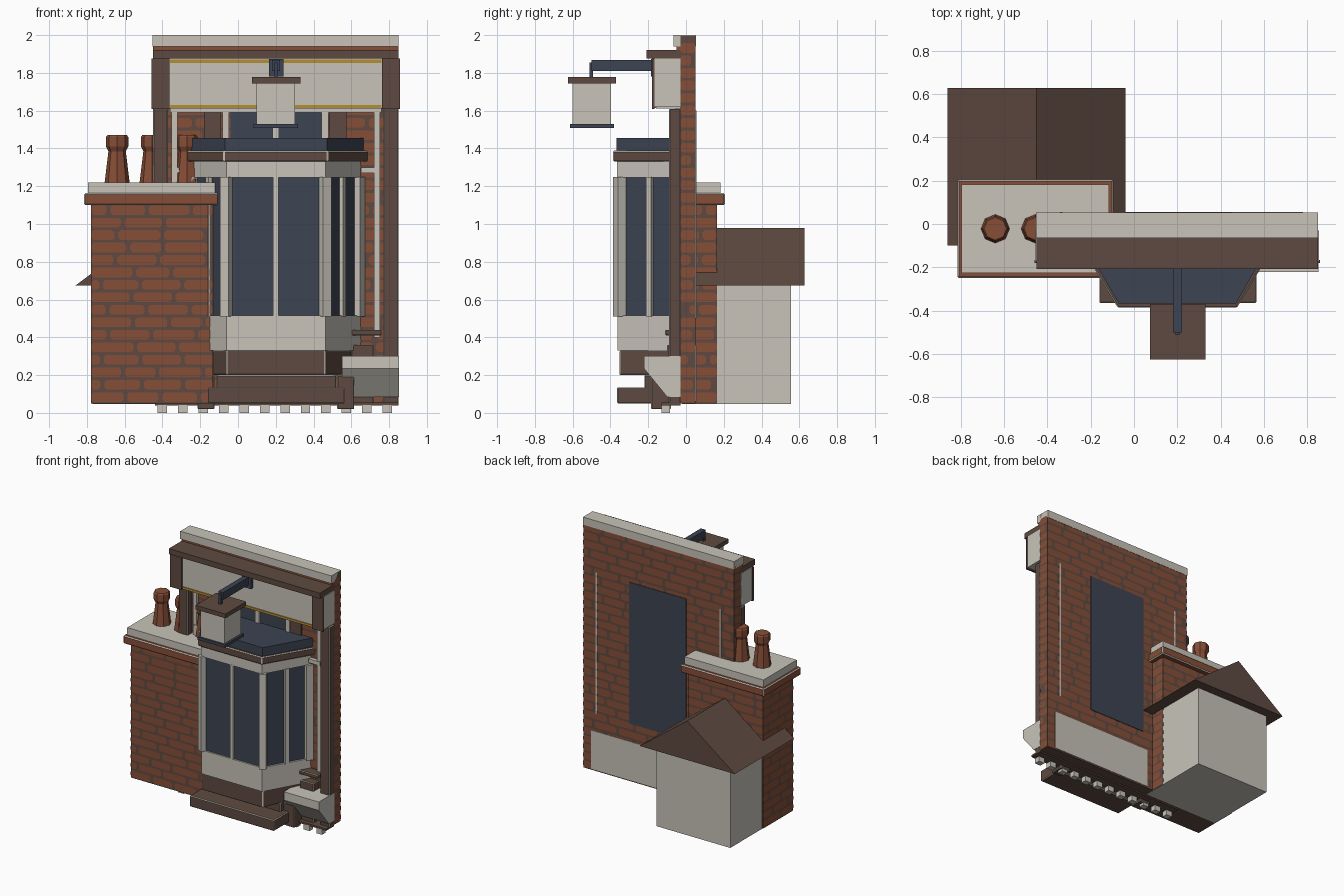
import bpy, bmesh, math, random
from mathutils import Vector

if "Cube" in bpy.data.objects:
    bpy.data.objects.remove(bpy.data.objects["Cube"])

random.seed(4)


def mat(name, r, g, b):
    m = bpy.data.materials.new(name)
    m.diffuse_color = (r, g, b, 1)
    m.use_nodes = True
    m.node_tree.nodes["Principled BSDF"].inputs["Base Color"].default_value = m.diffuse_color
    return m


CREAM = mat("cream_paint", 0.58, 0.55, 0.49)
BRICK = mat("red_brick", 0.24, 0.076, 0.038)
BROWN = mat("dark_brown", 0.112, 0.068, 0.052)
BLUE = mat("slate_blue", 0.046, 0.058, 0.084)
GOLD = mat("gold_trim", 0.45, 0.27, 0.032)


def finish(name, bm, *mats):
    me = bpy.data.meshes.new(name)
    bm.to_mesh(me)
    bm.free()
    ob = bpy.data.objects.new(name, me)
    bpy.context.collection.objects.link(ob)
    for m in mats:
        me.materials.append(m)
    return ob


def prism(name, pts, axis, a, b, m, worn=0):
    """Extrude a 2D outline along an axis; worn adds cream bevelled edges."""
    place = {"x": lambda p, t: (t, p[0], p[1]),
             "y": lambda p, t: (p[0], t, p[1]),
             "z": lambda p, t: (p[0], p[1], t)}[axis]
    bm = bmesh.new()
    lo = [bm.verts.new(place(p, a)) for p in pts]
    hi = [bm.verts.new(place(p, b)) for p in pts]
    bm.faces.new(lo)
    bm.faces.new(hi)
    for i in range(len(pts)):
        j = (i + 1) % len(pts)
        bm.faces.new((lo[i], lo[j], hi[j], hi[i]))
    bmesh.ops.recalc_face_normals(bm, faces=bm.faces)
    ob = finish(name, bm, m, CREAM)
    if worn:
        bev = ob.modifiers.new("worn_edges", "BEVEL")
        bev.width, bev.segments, bev.material = worn, 1, 1
    return ob


def box(name, x0, x1, y0, y1, z0, z1, m, worn=0):
    return prism(name, [(x0, y0), (x1, y0), (x1, y1), (x0, y1)], "z", z0, z1, m, worn)


def bricks(name, x0, x1, y0, y1, z0, z1):
    """Running-bond bricks with clipped corners laid over four walls."""
    bm = bmesh.new()
    off, pitch, h = 0.002, 0.066, 0.051
    walls = [((x0, y0 - off), (1, 0), x1 - x0), ((x1 + off, y0), (0, 1), y1 - y0),
             ((x1, y1 + off), (-1, 0), x1 - x0), ((x0 - off, y1), (0, -1), y1 - y0)]
    for (ox, oy), (dx, dy), width in walls:
        for row in range(int((z1 - z0) / pitch)):
            z = z0 + 0.008 + row * pitch
            u = -0.11 * (row % 2) - random.uniform(0, 0.03)
            while u < width:
                end = u + random.uniform(0.16, 0.24)
                a, b = max(u, 0), min(end, width)
                if b - a > 0.03:
                    c = 0.012
                    shape = [(a + c, 0), (b - c, 0), (b, c), (b, h - c),
                             (b - c, h), (a + c, h), (a, h - c), (a, c)]
                    bm.faces.new([bm.verts.new((ox + dx * s, oy + dy * s, z + t)) for s, t in shape])
                u = end + 0.02
    return finish(name, bm, BRICK)


# Main wall and coping
box("main_wall", -0.45, 0.85, -0.03, 0.05, 0.05, 1.995, BROWN)
bricks("main_wall_bricks", -0.45, 0.85, -0.03, 0.05, 0.05, 1.99)
box("coping", -0.452, 0.85, -0.065, 0.054, 1.94, 2.0, CREAM)
box("brick_course", -0.45, 0.85, -0.05, -0.03, 1.92, 1.94, BRICK)

# Wall window glass, seen on both faces, and cream panel below at the back
box("rear_glass", -0.04, 0.45, 0.05, 0.056, 0.5, 1.6, BLUE)
box("front_glass", -0.04, 0.45, -0.037, -0.03, 0.5, 1.59, BLUE)
box("rear_panel", -0.08, 0.78, 0.05, 0.055, 0.06, 0.36, CREAM)

# Shopfront frame around the bay
for x in (-0.335, 0.735):
    box("architrave", x - 0.016, x + 0.016, -0.055, -0.03, 0.4, 1.59, CREAM)
    box("rear_architrave", x - 0.006, x + 0.006, 0.05, 0.055, 0.5, 1.6, CREAM)
box("architrave_head", -0.36, 0.76, -0.055, -0.03, 1.59, 1.62, CREAM)
for x in (-0.065, 0.2, 0.46):
    box("window_post", x - 0.018, x + 0.018, -0.05, -0.03, 1.3, 1.59, CREAM)
for x in (-0.135, 0.53):
    box("frame_upright", x - 0.045, x + 0.045, -0.045, -0.03, 0.4, 1.59, BROWN)
for x in (-0.29, 0.7):
    box("transom", x - 0.05, x + 0.05, -0.06, -0.03, 1.27, 1.3, CREAM)
box("side_sill", 0.6, 0.76, -0.11, -0.03, 0.41, 0.44, BROWN, 0.004)
box("side_panel", 0.6, 0.72, -0.1, -0.03, 0.05, 0.36, BROWN, 0.004)

# Pilasters with console heads
for x in (-0.41, 0.81):
    box("pilaster", x - 0.04, x + 0.04, -0.09, -0.03, 0.05, 1.61, BROWN, 0.005)
    box("console", x - 0.044, x + 0.044, -0.168, -0.03, 1.62, 1.875, CREAM)
    box("console_face", x - 0.048, x + 0.048, -0.18, -0.166, 1.61, 1.875, BROWN)

# Fascia board, gold lines and cornice
box("fascia", -0.37, 0.77, -0.16, -0.03, 1.612, 1.875, CREAM)
for z in (1.613, 1.853):
    box("gold_line", -0.36, 0.76, -0.167, -0.16, z, z + 0.017, GOLD)
box("cornice", -0.45, 0.85, -0.208, -0.03, 1.877, 1.92, BROWN)

# Chimney stack
CX, CY = -0.455, -0.022


def stack(name, hx, hy, z0, z1, m, worn=0):
    return box(name, CX - hx, CX + hx, CY - hy, CY + hy, z0, z1, m, worn)


stack("chimney", 0.322, 0.185, 0.05, 1.11, BROWN)
bricks("chimney_bricks", CX - 0.322, CX + 0.322, CY - 0.185, CY + 0.185, 0.05, 1.11)
stack("chimney_cap", 0.36, 0.228, 1.1, 1.163, BRICK, 0.007)
stack("chimney_slab", 0.34, 0.205, 1.163, 1.22, CREAM)

# Chimney pots
profile = [(0, 1.22), (0.066, 1.22), (0.046, 1.385), (0.059, 1.41), (0.059, 1.46), (0.052, 1.47), (0, 1.47)]
for i in range(3):
    bm = bmesh.new()
    vs = [bm.verts.new((r, 0, z)) for r, z in profile]
    es = [bm.edges.new(p) for p in zip(vs, vs[1:])]
    bmesh.ops.spin(bm, geom=vs + es, axis=(0, 0, 1), cent=(0, 0, 0), steps=8, angle=math.tau)
    bmesh.ops.remove_doubles(bm, verts=bm.verts, dist=0.0005)
    bmesh.ops.recalc_face_normals(bm, faces=bm.faces)
    bmesh.ops.translate(bm, verts=bm.verts, vec=(-0.64 + 0.185 * i, CY, 0))
    finish("chimney_pot", bm, BRICK)

# Rear annex with gable roof
box("annex", -0.77, -0.135, -0.02, 0.555, 0.048, 0.68, CREAM)
prism("annex_roof", [(-0.86, 0.675), (-0.04, 0.675), (-0.45, 0.98)], "y", -0.1, 0.628, BROWN)

# Bay window
BX = 0.2


def bay(name, front, back, y, z0, z1, m, worn=0):
    return prism(name, [(BX - back, -0.03), (BX - front, y), (BX + front, y), (BX + back, -0.03)],
                 "z", z0, z1, m, worn)


bay("bay_plinth", 0.26, 0.40, -0.352, 0.2, 0.33, BROWN, 0.005)
bay("bay_apron", 0.262, 0.45, -0.362, 0.33, 0.515, CREAM)
bay("bay_glass", 0.25, 0.435, -0.35, 0.515, 1.245, BLUE)
bay("bay_frieze", 0.262, 0.45, -0.365, 1.245, 1.33, CREAM)
bay("bay_cornice", 0.275, 0.49, -0.386, 1.33, 1.388, BROWN, 0.006)
bay("bay_roof", 0.27, 0.465, -0.367, 1.388, 1.455, BLUE)


def post(x, y, w, d, angle):
    """Upright bay mullion turned to its window face."""
    ob = box("bay_mullion", -w, w, -d, d, 0.51, 1.25, CREAM)
    ob.location = (x, y, 0)
    ob.rotation_euler.z = angle


post(BX, -0.35, 0.014, 0.016, 0)
for s in (-1, 1):
    post(BX + s * 0.26, -0.352, 0.026, 0.024, s * math.radians(30))
    post(BX + s * 0.35, -0.19, 0.016, 0.016, s * math.radians(60))
    post(BX + s * 0.442, -0.045, 0.026, 0.02, s * math.radians(60))

# Steps and feet under the bay
box("upper_step", -0.115, 0.52, -0.22, -0.03, 0.13, 0.2, BROWN, 0.004)
box("lower_step", -0.16, 0.565, -0.365, -0.17, 0.05, 0.135, BROWN, 0.005)
for x in (-0.17, 0.57):
    box("step_foot", x - 0.045, x + 0.045, -0.185, -0.08, 0.02, 0.2, BROWN, 0.004)

# Planter trough
prism("trough", [(-0.222, 0.3), (-0.222, 0.235), (-0.1, 0.085), (-0.03, 0.085), (-0.03, 0.3)],
      "x", 0.55, 0.852, CREAM)

# Row of small blocks along the foot of the front
for i in range(12):
    x = -0.4 + i * 0.1082
    box("foot_block", x - 0.025, x + 0.025, -0.13, -0.085, 0, 0.042, CREAM)
box("foot_rail", -0.44, 0.85, -0.13, -0.03, 0.04, 0.055, BROWN)

# Hanging lantern on a bracket
box("bracket_plate", 0.165, 0.24, -0.185, -0.16, 1.78, 1.873, BLUE)
box("bracket_arm", 0.18, 0.222, -0.5, -0.165, 1.81, 1.868, BLUE)
box("bracket_drop", 0.192, 0.21, -0.512, -0.492, 1.77, 1.855, BLUE)
box("lantern_cap", 0.073, 0.33, -0.625, -0.37, 1.745, 1.778, BROWN)
box("lantern_body", 0.098, 0.302, -0.6, -0.397, 1.525, 1.75, CREAM)
box("lantern_base", 0.083, 0.318, -0.615, -0.382, 1.508, 1.53, BLUE)
